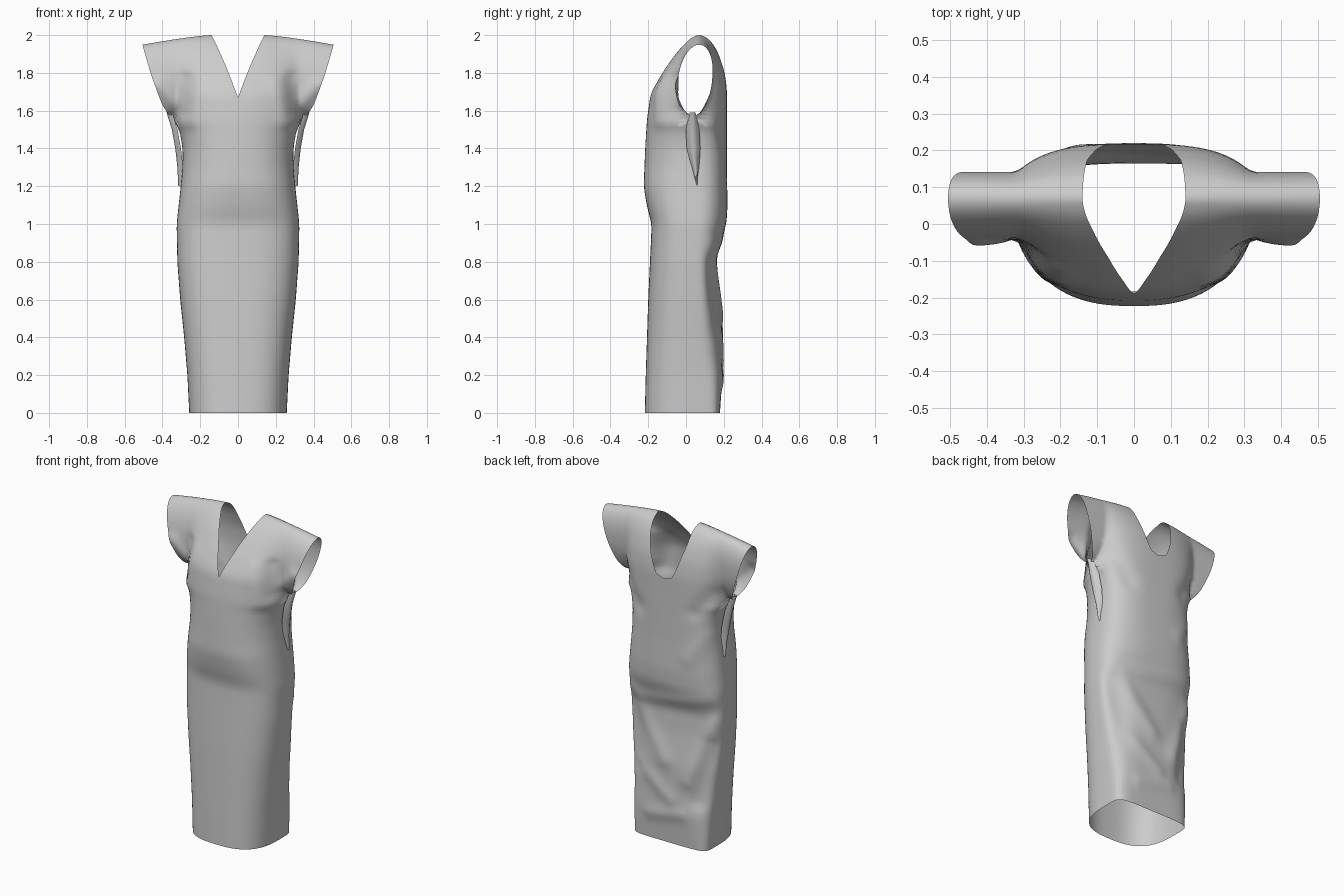
import bpy, bmesh, math

if "Cube" in bpy.data.objects:
    bpy.data.objects.remove(bpy.data.objects["Cube"])

# Profiles as (height, value) pairs
FRONT = [(0, -.218), (.2, -.213), (.6, -.2), (.9, -.186), (1.0, -.182), (1.1, -.208), (1.2, -.224),
         (1.4, -.216), (1.55, -.207), (1.69, -.187), (1.8, -.125), (1.9, -.055), (1.96, 0), (1.985, .03), (2, .07)]
BACK = [(0, .18), (.2, .192), (.5, .188), (.7, .168), (.84, .163), (.92, .187), (1.0, .214), (1.1, .22),
        (1.3, .216), (1.7, .217), (1.8, .205), (1.9, .172), (1.96, .138), (1.985, .11), (2, .07)]
WIDTH = [(0, .258), (.2, .268), (.4, .285), (.6, .306), (.8, .321), (1.0, .325), (1.2, .303), (1.3, .294),
         (1.4, .293), (1.5, .31), (1.55, .342), (1.6, .385), (1.65, .41), (1.8, .458), (1.95, .495), (2, .505)]
MIDDLE = [(0, .055), (.6, .06), (1.2, .05), (1.57, .04), (1.8, .05), (2, .07)]
NECK_FRONT = [(0, 0), (1.67, 0), (1.75, .03), (1.85, .07), (1.95, .115), (2, .14)]
NECK_BACK = [(0, 0), (1.67, 0), (1.685, .05), (1.72, .07), (1.8, .1), (1.9, .128), (2, .14)]
# Squareness of the cross-section
ROUND_FRONT = [(0, 2.8), (1.0, 2.8), (1.3, 2.4), (1.5, 2.3), (2, 2.5)]
ROUND_BACK = [(0, 6), (.3, 3.2), (.6, 2.6), (1.0, 2.6), (1.3, 2.8), (2, 3)]

# Cloth folds: x0, z0, x1, z1, width, outward amount
BACK_FOLDS = [(-.28, .95, .2, .86, .045, .009), (.28, .88, .02, .52, .055, .011), (-.3, .8, -.14, .42, .05, .013),
              (-.27, .66, -.2, .3, .05, -.015), (.25, .8, .22, .45, .06, -.016), (.2, .45, -.02, .28, .045, .009),
              (-.1, .2, .12, .16, .04, .009), (-.27, 1.35, -.16, 1.2, .05, .007),
              (.2, 1.45, .3, 1.6, .05, -.012), (-.2, 1.5, -.3, 1.62, .05, -.012)]
FRONT_FOLDS = [(-.2, 1.75, -.25, 1.55, .04, .01), (.2, 1.75, .25, 1.55, .04, .01),
               (-.28, 1.78, -.3, 1.6, .03, -.016), (.28, 1.78, .3, 1.6, .03, -.016),
               (.34, 1.64, .42, 1.74, .045, .018), (-.34, 1.64, -.42, 1.74, .045, .018)]


def linear(points, z):
    for (a, u), (b, v) in zip(points, points[1:]):
        if z <= b:
            return u + (v - u) * (z - a) / (b - a)
    return points[-1][1]


def smooth(points, z, r=.03):
    # averaged lookup that tightens at the ends
    r = min(r, z / 2, (2 - z) / 2)
    return sum(linear(points, z + k * r / 3) for k in range(-3, 4)) / 7


def fold_amount(folds, x, z):
    total = 0
    for x0, z0, x1, z1, width, amount in folds:
        dx, dz = x1 - x0, z1 - z0
        t = max(0, min(1, ((x - x0) * dx + (z - z0) * dz) / (dx * dx + dz * dz)))
        d2 = (x - x0 - t * dx) ** 2 + (z - z0 - t * dz) ** 2
        total += amount * math.exp(-d2 / width ** 2)
    return total


def cloth_point(side, back, s, h):
    """Point on the front or back panel: s runs neck/centre to outer edge, h is height."""
    outer = smooth(WIDTH, h)
    inner = linear(NECK_BACK if back else NECK_FRONT, h)
    x = inner + (outer - inner) * math.sin(s * math.pi / 2)
    mid = smooth(MIDDLE, h)
    depth = abs(smooth(BACK if back else FRONT, h) - mid)
    p = smooth(ROUND_BACK if back else ROUND_FRONT, h)
    torso = depth * max(0, 1 - min(1, x / min(outer, .328)) ** p) ** (1 / p)
    # sleeve tube, open at the outer edge
    sleeve = .09 * math.sqrt(max(0, 1 - ((h - 1.785) / .215) ** 2))
    d = (torso ** 5 + sleeve ** 5) ** .2
    d += fold_amount(BACK_FOLDS if back else FRONT_FOLDS, side * x, h) * min(1, d / .06)
    drop = .05 * max(0, (x - .14) / .36) ** 1.3 * max(0, (h - 1.67) / .33)
    return (side * x, mid + (d if back else -d), h - drop)


def finish(bm, name):
    bmesh.ops.remove_doubles(bm, verts=bm.verts, dist=.0004)
    bmesh.ops.recalc_face_normals(bm, faces=bm.faces)
    for f in bm.faces:
        f.smooth = True
    mesh = bpy.data.meshes.new(name)
    bm.to_mesh(mesh)
    bm.free()
    obj = bpy.data.objects.new(name, mesh)
    bpy.context.collection.objects.link(obj)
    return obj


def add_grid(bm, rows):
    grid = [[bm.verts.new(p) for p in row] for row in rows]
    for a, b in zip(grid, grid[1:]):
        for i in range(len(a) - 1):
            bm.faces.new((a[i], a[i + 1], b[i + 1], b[i]))


# Dress: front and back panels joined at side seams and shoulders
heights = [1.67 * i / 84 for i in range(85)]
heights += [1.67 + .33 * math.sin(math.pi / 2 * i / 28) for i in range(1, 29)]
bm = bmesh.new()
for side in (-1, 1):
    for back in (False, True):
        add_grid(bm, [[cloth_point(side, back, i / 32, h) for i in range(33)] for h in heights])
finish(bm, "dress")

# Pointed folds hanging beneath each sleeve: height, outer x, y, half depth
HANG = [(1.59, .378, .035, .015), (1.5, .35, .035, .036), (1.4, .332, .04, .036),
        (1.3, .321, .05, .02), (1.2, .316, .06, .002)]
for side, label in ((-1, "left"), (1, "right")):
    bm = bmesh.new()
    add_grid(bm, [[(side * (xo - .03 * k ** 2), y + k * d, z) for k in (-1, -.5, 0, .5, 1)]
                  for z, xo, y, d in HANG])
    finish(bm, "underarm_fold_" + label)
